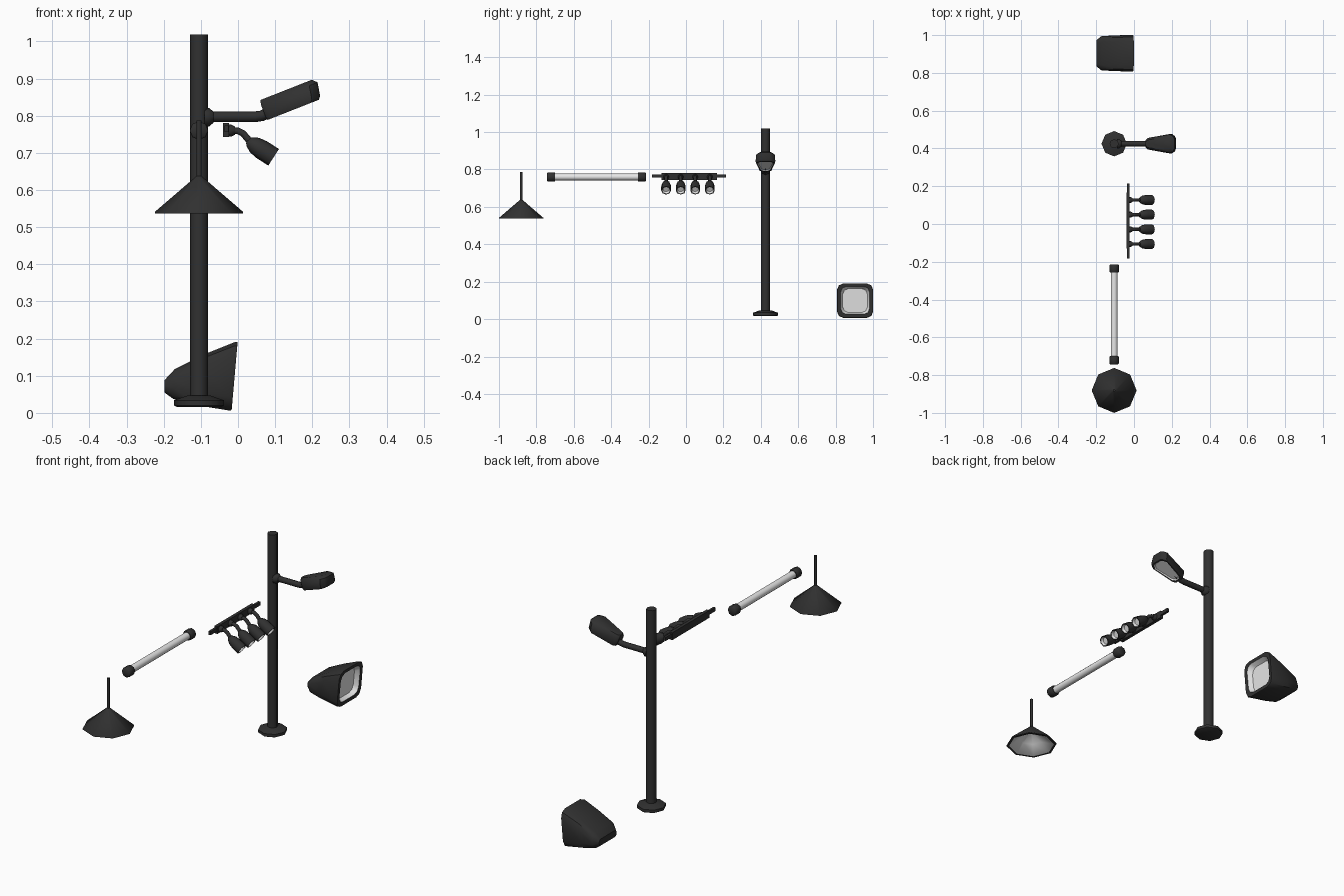
import bpy, bmesh, math
from mathutils import Vector

if "Cube" in bpy.data.objects:
    bpy.data.objects.remove(bpy.data.objects["Cube"])


def material(name, rgb):
    m = bpy.data.materials.new(name)
    m.diffuse_color = (*rgb, 1)
    m.use_nodes = True
    m.node_tree.nodes["Principled BSDF"].inputs["Base Color"].default_value = m.diffuse_color
    return m


DARK = material("dark_metal", (0.03, 0.03, 0.03))
WHITE = material("lamp_white", (0.8, 0.8, 0.8))


def skin(name, rings, white=(), smooth=50):
    """Join rings of points into a closed body; 'white' lists white bands (last band = end cap)."""
    bm = bmesh.new()
    vs = [[bm.verts.new(p) for p in r] for r in rings]
    n = len(rings[0])
    for k in range(len(rings) - 1):
        for i in range(n):
            j = (i + 1) % n
            f = bm.faces.new((vs[k][i], vs[k][j], vs[k + 1][j], vs[k + 1][i]))
            f.material_index = int(k in white)
    bm.faces.new(vs[0][::-1])
    bm.faces.new(vs[-1]).material_index = int(len(rings) - 1 in white)
    bmesh.ops.recalc_face_normals(bm, faces=bm.faces)
    me = bpy.data.meshes.new(name)
    bm.to_mesh(me)
    bm.free()
    me.materials.append(DARK)
    me.materials.append(WHITE)
    ob = bpy.data.objects.new(name, me)
    bpy.context.collection.objects.link(ob)
    bpy.ops.object.select_all(action='DESELECT')
    ob.select_set(True)
    bpy.context.view_layer.objects.active = ob
    bpy.ops.object.shade_smooth_by_angle(angle=math.radians(smooth))
    return ob


def ring(centre, axis, r, sides):
    q = Vector((0, 0, 1)).rotation_difference(Vector(axis))
    return [Vector(centre) + q @ Vector((r * math.cos(a), r * math.sin(a), 0))
            for a in (2 * math.pi * i / sides for i in range(sides))]


def lathe(name, origin, axis, profile, sides=8, white=()):
    """Profile is (radius, distance along axis)."""
    d = Vector(axis).normalized()
    return skin(name, [ring(Vector(origin) + d * t, d, r, sides) for r, t in profile], white)


def tube(name, pts, r, sides=8):
    pts = [Vector(p) for p in pts]
    rings = []
    for i, p in enumerate(pts):
        d = (pts[min(i + 1, len(pts) - 1)] - pts[max(i - 1, 0)]).normalized()
        rings.append(ring(p, d, r, sides))
    return skin(name, rings)


def box(name, lo, hi):
    (a, b, c), (d, e, f) = lo, hi
    return skin(name, [[(x, b, c), (x, e, c), (x, e, f), (x, b, f)] for x in (a, d)], smooth=30)


CX = -0.105

# Pendant lamp
lathe("pendant_shade", (CX, -0.881, 0), (0, 0, 1),
      [(0.004, 0.64), (0.012, 0.633), (0.119, 0.541), (0.119, 0.537), (0.107, 0.537),
       (0.06, 0.575), (0.01, 0.61)], white=(4, 5, 6))
lathe("pendant_stem", (CX, -0.881, 0), (0, 0, 1), [(0.007, 0.625), (0.007, 0.787)])

# Tube light with end caps
lathe("tube_lamp", (CX, -0.72, 0.76), (0, 1, 0), [(0.018, 0), (0.018, 0.485)], 12, white=(0, 1))
for k, (y, s) in enumerate(((-0.743, 1), (-0.214, -1))):
    lathe(f"tube_cap_{k}", (CX, y, 0.76), (0, s, 0),
          [(0.021, 0), (0.025, 0.004), (0.025, 0.039), (0.022, 0.043)])

# Track light: rail, block and four spot heads
box("track_rail", (-0.037, -0.182, 0.756), (-0.025, 0.214, 0.774))
box("track_block", (-0.040, -0.13, 0.743), (-0.024, 0.166, 0.78))
for k in range(4):
    y = -0.106 + 0.0777 * k
    lathe(f"spot_knob_{k}", (-0.026, y, 0.76), (1, 0, 0), [(0.016, 0), (0.016, 0.008), (0.011, 0.018)])
    tube(f"spot_arm_{k}", [(-0.014, y, 0.76), (0.0, y, 0.759), (0.014, y, 0.752), (0.03, y, 0.733)], 0.009)
    lathe(f"spot_head_{k}", (0.026, y, 0.733), (0.84, 0, -0.54),
          [(0.008, 0), (0.015, 0.007), (0.023, 0.022), (0.0265, 0.045), (0.0265, 0.083),
           (0.022, 0.083), (0.017, 0.07)], white=(5, 6))

# Lamp post with base
lathe("post", (CX, 0.425, 0), (0, 0, 1), [(0.024, 0.03), (0.024, 1.018)])
lathe("post_base", (CX, 0.425, 0), (0, 0, 1), [(0.06, 0.016), (0.067, 0.02), (0.067, 0.034), (0.03, 0.047)])
lathe("arm_joint", (-0.09, 0.425, 0.796), (1, 0, 0), [(0.025, 0), (0.025, 0.012), (0.015, 0.024)])
tube("post_arm", [(-0.08, 0.425, 0.797), (0.045, 0.425, 0.797), (0.065, 0.425, 0.8), (0.1, 0.425, 0.818)], 0.0145)

# Tilted lamp head with the lens underneath
A = math.radians(21.5)
U, W = Vector((math.cos(A), 0, math.sin(A))), Vector((-math.sin(A), 0, math.cos(A)))


def head_ring(w, u0, u1, v0, v1):
    c = 0.012
    side = [(u0, v0 - c), (u0 + c, v0), (u1 - 2 * c, v1), (u1 - c / 2, v1 - c), (u1, v1 - 2 * c)]
    loop = side + [(u, -v) for u, v in side[::-1]]
    return [Vector((0.078, 0.425, 0.788)) + U * u + W * w + Vector((0, v, 0)) for u, v in loop]


skin("post_lamp_head", [
    head_ring(0.057, 0.004, 0.152, 0.02, 0.036), head_ring(0.045, 0, 0.164, 0.03, 0.049),
    head_ring(0.008, 0, 0.157, 0.033, 0.053), head_ring(0, 0.002, 0.15, 0.031, 0.05),
    head_ring(0, 0.012, 0.144, 0.025, 0.044), head_ring(0.006, 0.016, 0.14, 0.022, 0.04)],
    white=(4, 5), smooth=40)


# Floodlight: rounded square sections growing towards a recessed lens
def flood_ring(xb, xt, z0, z1, hy, c):
    h, m = (z1 - z0) / 2, (z0 + z1) / 2
    pts = []
    for sy, sz in ((1, 1), (-1, 1), (-1, -1), (1, -1)):
        corner = [(hy, h - c), (hy - c * 0.3, h - c * 0.3), (hy - c, h)]
        if sy * sz < 0:
            corner.reverse()
        pts += [(sy * y, sz * z) for y, z in corner]
    return [(xb + (xt - xb) * (z + h) / (2 * h), 0.904 + y, m + z) for y, z in pts]


skin("floodlight", [
    flood_ring(-0.198, -0.198, 0.055, 0.088, 0.07, 0.014),
    flood_ring(-0.175, -0.17, 0.038, 0.118, 0.09, 0.028),
    flood_ring(-0.125, -0.085, 0.023, 0.160, 0.094, 0.035),
    flood_ring(-0.022, -0.008, 0.006, 0.191, 0.097, 0.035),
    flood_ring(-0.017, -0.001, 0.008, 0.191, 0.095, 0.035),
    flood_ring(-0.018, -0.003, 0.026, 0.175, 0.077, 0.03),
    flood_ring(-0.04, -0.028, 0.035, 0.163, 0.066, 0.03)],
    white=(5, 6), smooth=40)
